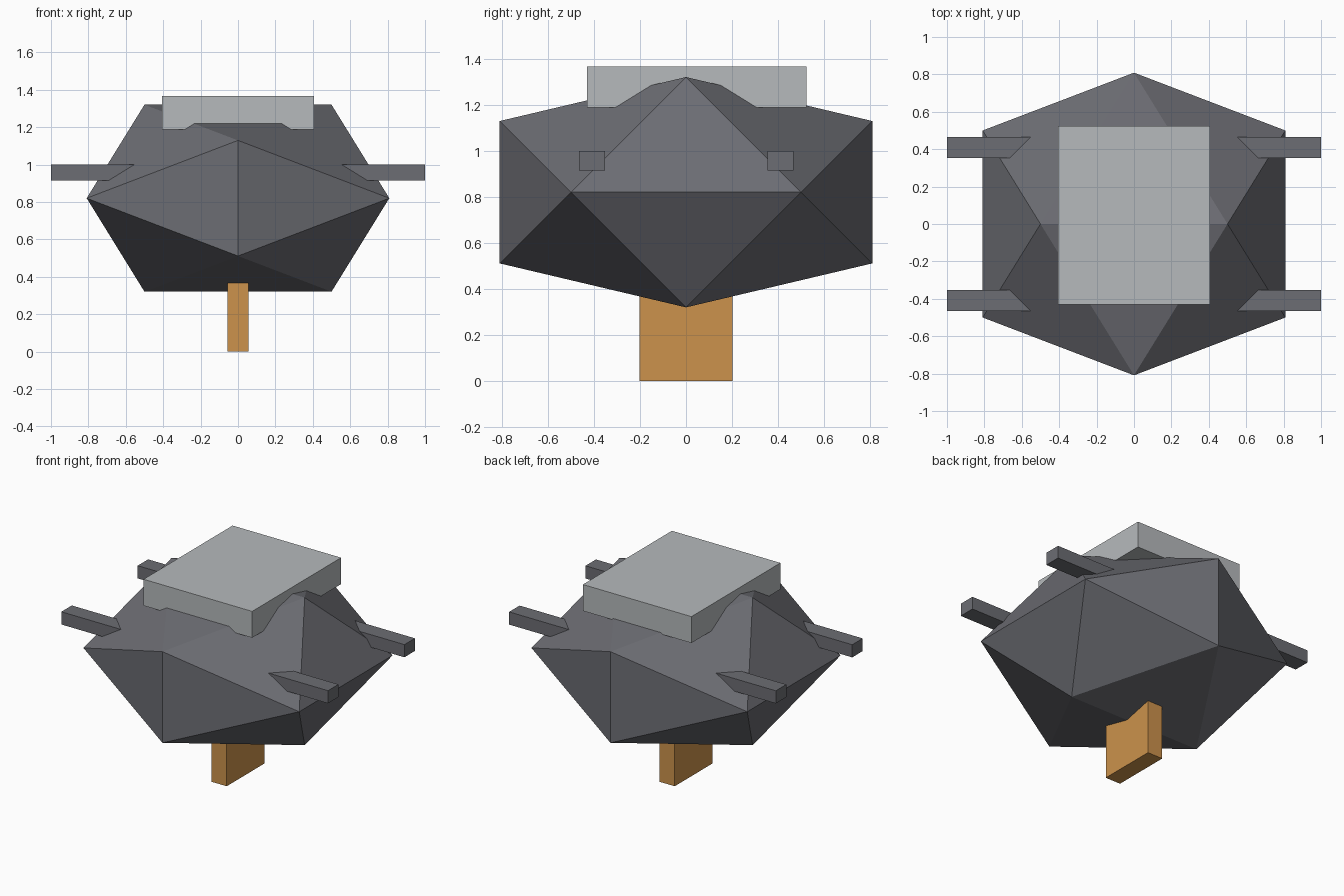
import bpy, bmesh
from mathutils import Vector

default = bpy.data.objects.get("Cube")
if default:
    bpy.data.objects.remove(default, do_unlink=True)


def material(name, r, g, b):
    """Flat material from 0-255 display values, stored as linear."""
    def lin(v):
        v /= 255
        return v / 12.92 if v <= 0.04045 else ((v + 0.055) / 1.055) ** 2.4
    col = (lin(r), lin(g), lin(b), 1)
    m = bpy.data.materials.new(name)
    m.use_nodes = True
    m.diffuse_color = col
    m.node_tree.nodes["Principled BSDF"].inputs["Base Color"].default_value = col
    return m


def add_object(name, bm, mat):
    bmesh.ops.recalc_face_normals(bm, faces=bm.faces)
    mesh = bpy.data.meshes.new(name)
    bm.to_mesh(mesh)
    bm.free()
    mesh.materials.append(mat)
    obj = bpy.data.objects.new(name, mesh)
    bpy.context.collection.objects.link(obj)
    return obj


def box(name, lo, hi, mat):
    lo, hi = Vector(lo), Vector(hi)
    bm = bmesh.new()
    bmesh.ops.create_cube(bm, size=1)
    bmesh.ops.scale(bm, vec=hi - lo, verts=bm.verts)
    bmesh.ops.translate(bm, vec=(lo + hi) / 2, verts=bm.verts)
    return add_object(name, bm, mat)


dark_grey = material("dark grey", 108, 109, 115)
light_grey = material("light grey", 182, 186, 188)
orange = material("orange wood", 204, 146, 76)

# Body: an icosahedron flattened in height
SHORT, LONG, FLAT, MID = 0.5, 0.809, 0.618, 0.82
bm = bmesh.new()
for a in (-SHORT, SHORT):
    for b in (-LONG, LONG):
        for co in ((a, 0, b), (0, b, a), (b, a, 0)):
            bm.verts.new((co[0], co[1], MID + co[2] * FLAT))
bmesh.ops.convex_hull(bm, input=bm.verts)
add_object("body", bm, dark_grey)

# Flat slab resting on the top
box("top_slab", (-0.407, -0.43, 1.187), (0.407, 0.523, 1.366), light_grey)

# Four side pegs reaching into the body
for end, y in (("front", -0.408), ("back", 0.41)):
    for side, s in (("left", 1), ("right", -1)):
        x0, x1 = sorted((s * 0.4, s))
        box(f"{end}_{side}_peg", (x0, y - 0.056, 0.914), (x1, y + 0.056, 1.0), dark_grey)

# Single flat leg
box("leg", (-0.057, -0.202, 0), (0.057, 0.202, 0.45), orange)
